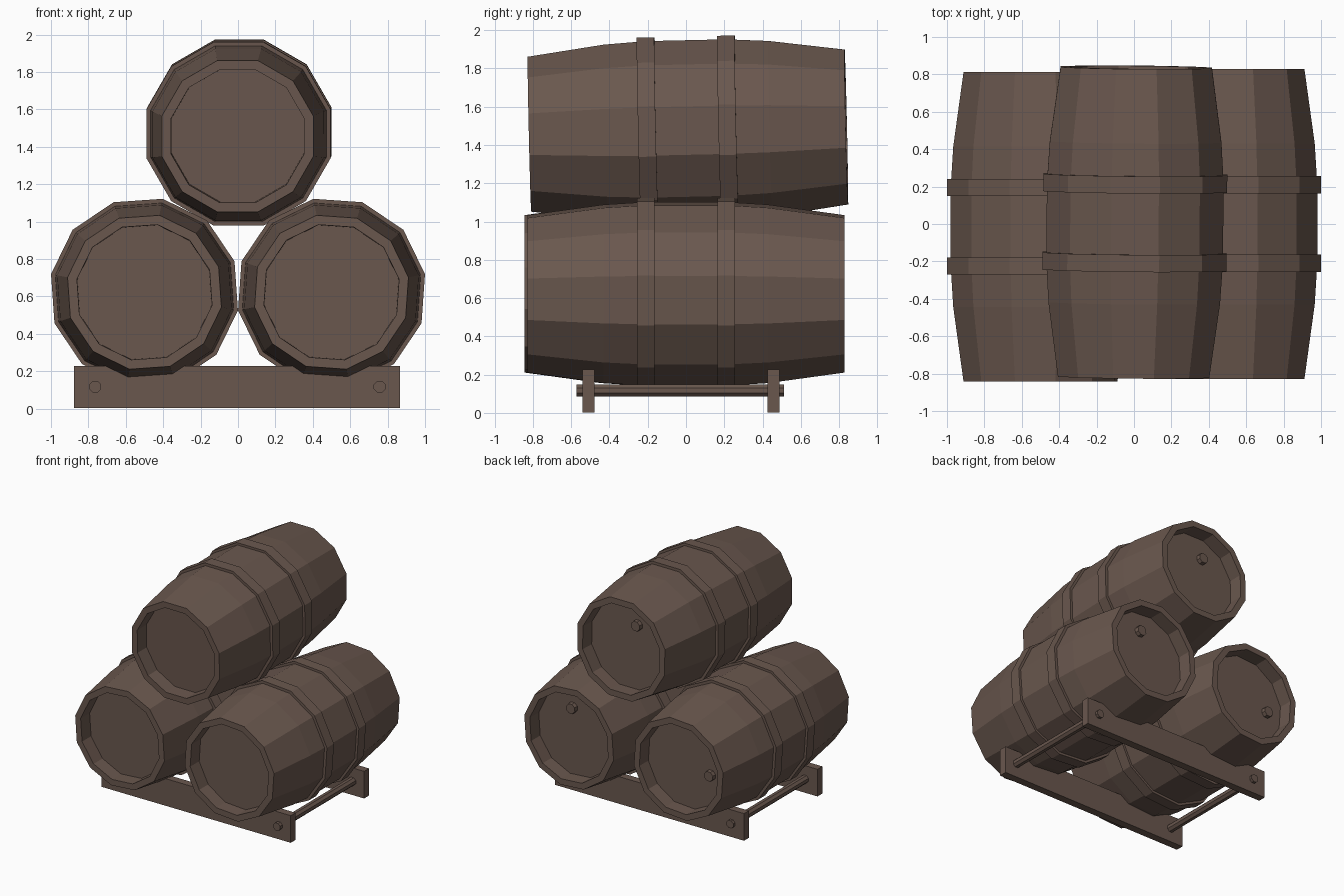
import bpy, bmesh, math
from mathutils import Matrix

if "Cube" in bpy.data.objects:
    bpy.data.objects.remove(bpy.data.objects["Cube"])

wood = bpy.data.materials.new("dark_brown_wood")
wood.diffuse_color = (0.143, 0.096, 0.076, 1)
wood.use_nodes = True
wood.node_tree.nodes["Principled BSDF"].inputs["Base Color"].default_value = wood.diffuse_color


def finish(name, bm, matrix=Matrix()):
    bmesh.ops.recalc_face_normals(bm, faces=bm.faces)
    mesh = bpy.data.meshes.new(name)
    bm.to_mesh(mesh)
    bm.free()
    mesh.materials.append(wood)
    ob = bpy.data.objects.new(name, mesh)
    bpy.context.collection.objects.link(ob)
    ob.matrix_world = matrix
    return ob


def lathe(name, profile, sides, matrix, closed=False):
    """Faceted solid around the y axis from (y, radius) rings."""
    bm = bmesh.new()
    rings = []
    for y, r in profile:
        ring = []
        for k in range(sides):
            a = 2 * math.pi * (k + 0.5) / sides
            ring.append(bm.verts.new((r * math.cos(a), y, r * math.sin(a))))
        rings.append(ring)
    pairs = list(zip(rings, rings[1:]))
    if closed:
        pairs.append((rings[-1], rings[0]))
    else:
        bm.faces.new(rings[0])
        bm.faces.new(rings[-1])
    for a, b in pairs:
        for k in range(sides):
            n = (k + 1) % sides
            bm.faces.new((a[k], a[n], b[n], b[k]))
    return finish(name, bm, matrix)


# Barrel outline: recessed head, rim, bulging staves (half, then mirrored)
half = [(0.712, 0.366), (0.828, 0.368), (0.828, 0.419), (0.43, 0.475), (0.21, 0.489)]
body = [(-y, r) for y, r in half] + half[::-1]


def barrel(name, loc, roll, tilt, yaw, bung):
    m = (Matrix.Translation(loc) @ Matrix.Rotation(math.radians(yaw), 4, 'Z')
         @ Matrix.Rotation(math.radians(tilt), 4, 'X')
         @ Matrix.Rotation(math.radians(roll), 4, 'Y'))
    lathe(name + "_body", body, 12, m)
    # Two flat hoops
    for label, y in (("front", -0.21), ("back", 0.21)):
        a, b = y - 0.046, y + 0.046
        lathe(f"{name}_{label}_hoop", [(a, 0.47), (a, 0.509), (b, 0.509), (b, 0.47)],
              12, m, closed=True)
    # Bung on the back head
    lathe(name + "_bung", [(0.70, 0.046), (0.745, 0.042)], 8,
          m @ Matrix.Translation((bung[0], 0, bung[1])))


barrel("left_barrel", (-0.5, -0.015, 0.622), -4, 0, 0, (-0.22, -0.02))
barrel("right_barrel", (0.5, 0.0, 0.622), 4, 0, 0, (0.03, 0.2))
barrel("top_barrel", (0.005, 0.01, 1.475), 0, 1.3, -0.5, (-0.07, 0.178))

# Rack: two cross planks
for name, y in (("front_plank", -0.51), ("back_plank", 0.457)):
    bm = bmesh.new()
    bmesh.ops.create_cube(bm, size=1)
    bmesh.ops.scale(bm, vec=(1.744, 0.064, 0.226), verts=bm.verts)
    finish(name, bm, Matrix.Translation((-0.006, y, 0.115)))

# Rack: two rods through the planks
for name, x in (("left_rod", -0.763), ("right_rod", 0.757)):
    lathe(name, [(-0.572, 0.034), (0.512, 0.034)], 8, Matrix.Translation((x, 0, 0.117)))
